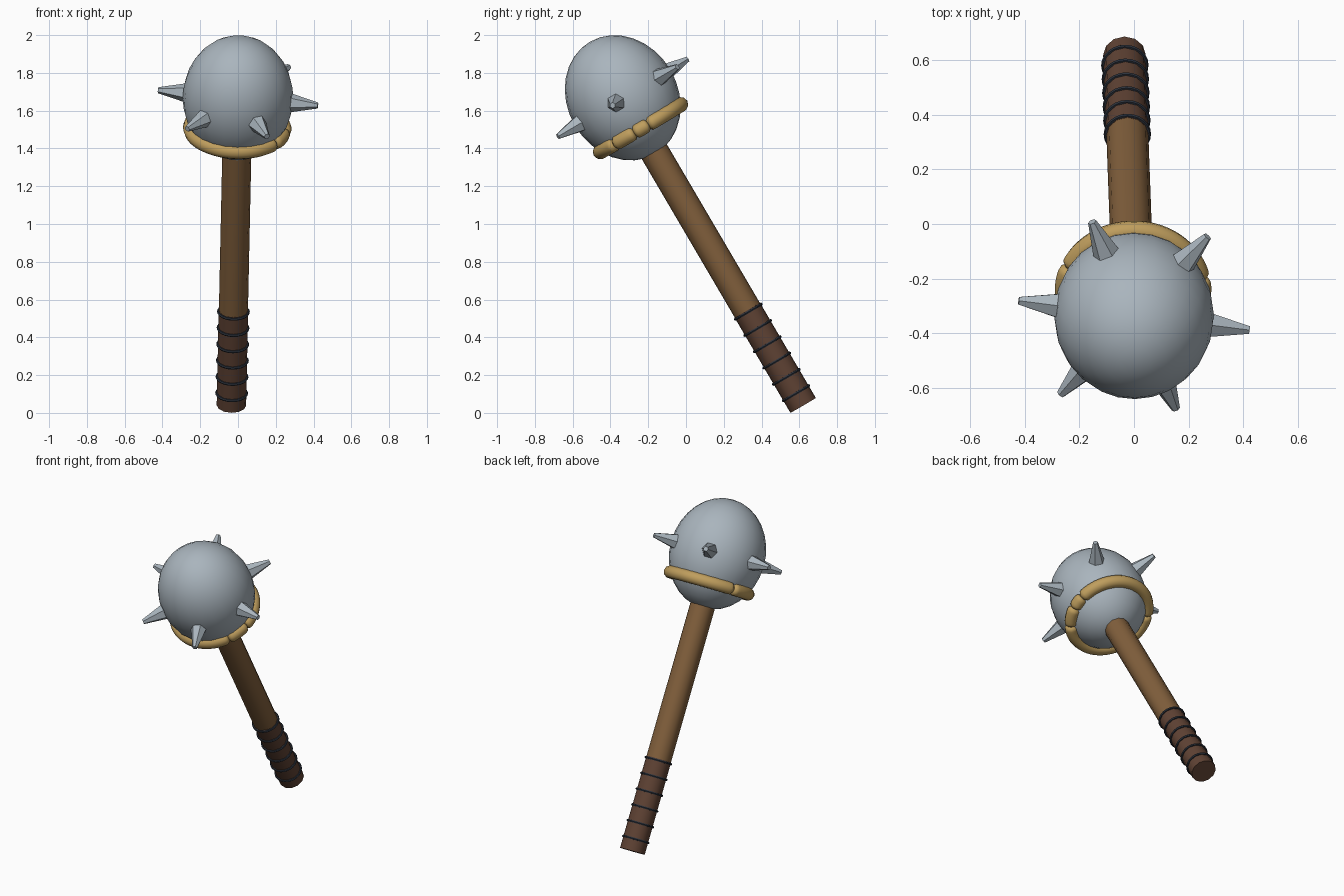
import bpy, bmesh, math
from mathutils import Matrix, Vector

if "Cube" in bpy.data.objects:
    bpy.data.objects.remove(bpy.data.objects["Cube"])

# Tilted frame: local z runs up the shaft, local origin is the head centre
HEAD = Vector((0, -0.335, 1.668))
BUTT = Vector((-0.035, 0.62, 0.04))
LENGTH = (HEAD - BUTT).length
axis = (HEAD - BUTT).normalized()
side = Vector((1, 0, 0))
side = (side - axis * side.dot(axis)).normalized()
back = axis.cross(side)
FRAME = Matrix((side, back, axis)).transposed().to_4x4()
FRAME.translation = HEAD


def material(name, rgb):
    m = bpy.data.materials.new(name)
    m.diffuse_color = (*rgb, 1)
    m.use_nodes = True
    m.node_tree.nodes["Principled BSDF"].inputs["Base Color"].default_value = m.diffuse_color
    return m


STEEL = material("steel_grey", (0.40, 0.46, 0.51))
WOOD = material("brown_wood", (0.22, 0.115, 0.045))
LEATHER = material("dark_leather", (0.115, 0.055, 0.034))
BRASS = material("dull_gold", (0.52, 0.34, 0.11))
CORD = material("dark_cord", (0.025, 0.032, 0.045))


def finish(name, bm, mat, smooth=40):
    bmesh.ops.recalc_face_normals(bm, faces=bm.faces)
    bm.transform(FRAME)
    mesh = bpy.data.meshes.new(name)
    bm.to_mesh(mesh)
    bm.free()
    mesh.materials.append(mat)
    ob = bpy.data.objects.new(name, mesh)
    bpy.context.collection.objects.link(ob)
    if smooth:
        bpy.ops.object.select_all(action='DESELECT')
        ob.select_set(True)
        bpy.context.view_layer.objects.active = ob
        bpy.ops.object.shade_smooth_by_angle(angle=math.radians(smooth))
    return ob


def rod(name, z0, z1, r0, r1, sides, mat, place=Matrix(), smooth=40):
    bm = bmesh.new()
    bmesh.ops.create_cone(bm, cap_ends=True, segments=sides, radius1=r0, radius2=r1,
                          depth=z1 - z0, matrix=place @ Matrix.Translation((0, 0, (z0 + z1) / 2)))
    return finish(name, bm, mat, smooth)


def arc_tube(name, a0, a1, major, z, thick, mat, steps, sides=10, rounded=False):
    """Tube along a ring arc in degrees; rounded tubes narrow at both ends."""
    bm = bmesh.new()
    closed = a1 - a0 >= 360
    rings = []
    for i in range(steps if closed else steps + 1):
        a = math.radians(a0 + (a1 - a0) * i / steps)
        r = thick
        if rounded:
            gap = min(a - math.radians(a0), math.radians(a1) - a) * major
            t = min(1, gap / 0.025)
            r *= 0.6 + 0.4 * math.sqrt(max(0, 1 - (1 - t) ** 2))
        ring = []
        for j in range(sides):
            b = 2 * math.pi * j / sides
            d = major + r * math.cos(b)
            ring.append(bm.verts.new((d * math.cos(a), d * math.sin(a), z + r * math.sin(b))))
        rings.append(ring)
    pairs = list(zip(rings, rings[1:])) + ([(rings[-1], rings[0])] if closed else [])
    for p, q in pairs:
        for j in range(sides):
            k = (j + 1) % sides
            bm.faces.new((p[j], p[k], q[k], q[j]))
    if not closed:
        bm.faces.new(rings[0])
        bm.faces.new(rings[-1])
    return finish(name, bm, mat, 50)


# Egg-shaped striking head
bm = bmesh.new()
bmesh.ops.create_uvsphere(bm, u_segments=24, v_segments=16, radius=1,
                          matrix=Matrix.Diagonal((0.293, 0.293, 0.344, 1)))
finish("head", bm, STEEL)

# Six blunt hexagonal spikes around the widest line of the head
for i in range(6):
    turn = Matrix.Rotation(math.radians(-9 + 60 * i), 4, 'Z') @ Matrix.Rotation(math.pi / 2, 4, 'Y')
    rod(f"spike_{i + 1}", 0.24, 0.428, 0.06, 0.016, 6, STEEL, turn, smooth=0)

# Segmented band below the spikes
for i, (a0, a1) in enumerate([(-39, -9), (-9, 10), (10, 157), (157, 321)]):
    arc_tube(f"band_segment_{i + 1}", a0, a1, 0.247, -0.186, 0.04, BRASS,
             max(10, (a1 - a0) // 3), rounded=True)

# Shaft and wrapped grip
GRIP = 0.585
rod("shaft", GRIP - LENGTH, -0.26, 0.077, 0.077, 12, WOOD)
rod("grip", -LENGTH, GRIP - LENGTH, 0.078, 0.078, 12, LEATHER)

# Cord rings on the grip
for i in range(6):
    arc_tube(f"grip_cord_{i + 1}", 0, 360, 0.079, 0.075 + 0.1 * i - LENGTH, 0.008, CORD, 24, 6)
